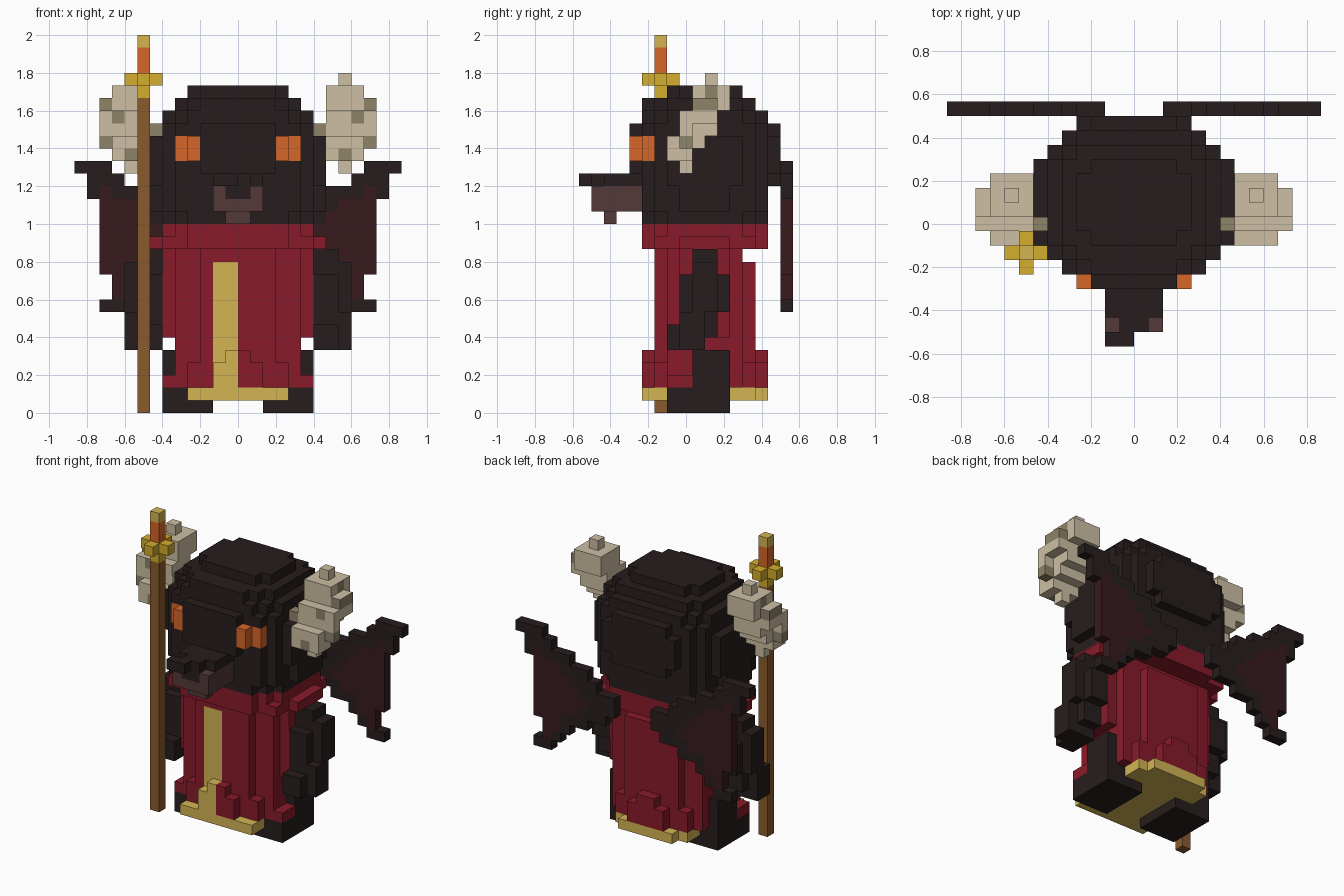
import bpy, bmesh

if "Cube" in bpy.data.objects:
    bpy.data.objects.remove(bpy.data.objects["Cube"])

U = 1 / 15        # block size
Y0 = 8.5          # depth index of the centre


def srgb(c):
    c /= 255
    return c / 12.92 if c < 0.04045 else ((c + 0.055) / 1.055) ** 2.4


COLOURS = {
    "charcoal fur": (39, 29, 29), "crimson cloth": (136, 27, 41),
    "pale gold trim": (211, 181, 84), "bright gold": (211, 174, 46),
    "bone": (205, 191, 163), "dark bone": (143, 131, 105),
    "wood": (138, 91, 44), "ember orange": (214, 103, 42),
    "muzzle brown": (83, 57, 57), "wing membrane": (56, 27, 29),
}
MATS = []
for name, rgb in COLOURS.items():
    m = bpy.data.materials.new(name)
    m.use_nodes = True
    col = tuple(srgb(c) for c in rgb) + (1,)
    m.diffuse_color = col
    bsdf = m.node_tree.nodes["Principled BSDF"]
    bsdf.inputs["Base Color"].default_value = col
    bsdf.inputs["Roughness"].default_value = 0.9
    MATS.append(m)
FUR, RED, TRIM, GOLD, BONE, DBONE, WOOD, ORANGE, MUZZLE, MEMB = range(10)

cells = {}        # block -> (part, side colour, top colour); later blocks win


def box(part, mat, x0, x1, y0, y1, z0, z1, top=None):
    for x in range(x0, x1):
        for y in range(y0, y1):
            for z in range(z0, z1):
                cells[x, y, z] = (part, mat, mat if top is None else top)


def pair(part, mat, x0, x1, *rest):
    box("left_" + part, mat, x0, x1, *rest)
    box("right_" + part, mat, -x1, -x0, *rest)


def layer(part, mat, z0, z1, *spans):
    """Rounded slab: each span is (half width, front, back)."""
    for w, a, b in spans:
        box(part, mat, -w, w, a, b, z0, z1)


# Legs and feet
pair("leg", FUR, 2, 6, 7, 12, 0, 2)
pair("leg", FUR, 5, 6, 9, 12, 2, 5)

# Robe, from hem to collar
layer("robe_hem", TRIM, 1, 2, (3, 5, 15), (4, 5, 14))
layer("robe", RED, 2, 3, (2, 5, 15), (4, 6, 14), (5, 7, 13), (6, 7, 9))
layer("robe", RED, 3, 4, (2, 5, 15), (4, 6, 14), (5, 7, 13))
layer("robe", RED, 4, 5, (1, 5, 15), (3, 6, 14), (5, 7, 13))
layer("robe", RED, 5, 6, (3, 6, 14), (5, 7, 13))
layer("robe", RED, 6, 12, (3, 6, 14), (5, 7, 13), (6, 8, 12))
layer("robe", RED, 12, 13, (3, 6, 13), (5, 7, 13), (6, 8, 12))
layer("robe_collar", RED, 13, 14, (4, 5, 15), (6, 6, 14), (7, 8, 12))
layer("robe_collar", RED, 14, 15, (4, 5, 15), (5, 6, 14), (6, 7, 13))

# Gold stripe down the robe front
box("robe_stripe", TRIM, -2, 0, 5, 6, 2, 4)
box("robe_stripe", TRIM, -1, 0, 5, 6, 4, 5)
box("robe_stripe", TRIM, -2, 0, 6, 7, 4, 12)

# Arms, rounded on the outer side
for b in ((5, 8, 9, 11, 12, 13), (6, 8, 9, 11, 11, 12), (6, 8, 8, 12, 8, 11),
          (8, 9, 9, 11, 8, 12), (6, 8, 8, 11, 6, 8), (8, 9, 8, 10, 6, 8),
          (6, 8, 7, 10, 5, 7), (8, 9, 8, 10, 5, 6)):
    pair("arm", FUR, *b)

# Head
layer("head", FUR, 15, 16, (4, 5, 15), (5, 6, 14), (6, 7, 13))
layer("head", FUR, 16, 18, (5, 5, 15), (6, 6, 14), (7, 8, 12))
layer("head", FUR, 18, 19, (3, 5, 16), (5, 5, 15), (6, 6, 14), (7, 7, 13))
layer("head", FUR, 19, 22, (3, 4, 16), (4, 5, 16), (5, 5, 15), (6, 6, 14), (7, 7, 13))
layer("head", FUR, 22, 23, (3, 4, 16), (5, 5, 15), (6, 6, 14))
layer("head", FUR, 23, 24, (4, 5, 15), (5, 6, 14), (6, 7, 13))
layer("head", FUR, 24, 25, (3, 5, 14), (4, 6, 14), (5, 7, 13))
layer("head", FUR, 25, 26, (3, 7, 13), (4, 8, 12))

# Eyes wrap round the corner of the face
pair("eye", ORANGE, 3, 4, 4, 5, 20, 22)
pair("eye", ORANGE, 4, 5, 5, 6, 20, 22)

# Snout with dark bridge, nose and chin
box("muzzle", MUZZLE, -2, 2, 1, 5, 16, 18)
box("muzzle", MUZZLE, -1, 1, 2, 3, 15, 16)
box("nose", FUR, -1, 1, 1, 2, 17, 18)
box("nose", FUR, -2, 2, 2, 5, 18, 19)
box("nose", FUR, -1, 1, 1, 2, 18, 19)
box("nose", FUR, -2, 0, 0, 1, 18, 19)

# Knobbly horns leaning back, with dark pits and a dark root
for b in ((8, 9, 8, 9, 19, 20), (7, 10, 7, 9, 20, 21), (7, 10, 7, 10, 21, 22),
          (10, 11, 8, 9, 21, 23), (7, 10, 8, 11, 22, 24), (10, 11, 8, 11, 23, 24),
          (7, 10, 9, 12, 24, 26), (8, 9, 10, 11, 26, 27)):
    pair("horn", BONE, *b)
for b in ((10, 11, 9, 11, 24, 25), (9, 10, 10, 11, 25, 26), (8, 9, 7, 8, 20, 21),
          (9, 10, 8, 9, 23, 24), (10, 11, 8, 9, 21, 22)):
    pair("horn", DBONE, *b, BONE)
pair("horn", DBONE, 6, 7, 8, 9, 22, 23)

# Wings: row height -> outline span, membrane span
WING = {
    19: (10, 13, 0, 0), 18: (9, 12, 0, 0), 17: (7, 12, 10, 11), 16: (5, 11, 8, 11),
    15: (4, 11, 7, 11), 14: (2, 11, 6, 11), 13: (2, 11, 5, 11), 12: (3, 11, 6, 11),
    11: (5, 11, 8, 11), 10: (7, 10, 8, 10), 9: (8, 10, 9, 10), 8: (9, 11, 0, 0),
}
for z, (a, b, c, d) in WING.items():
    pair("wing", FUR, a, b, 16, 17, z, z + 1)
    pair("wing", MEMB, c, d, 16, 17, z, z + 1)

# Staff with a gold cross, glowing shaft and tip
box("staff", WOOD, -8, -7, 6, 7, 0, 25)
box("staff_head", GOLD, -8, -7, 6, 7, 25, 27)
box("staff_head", GOLD, -9, -6, 6, 7, 26, 27)
box("staff_head", GOLD, -8, -7, 5, 8, 26, 27)
box("staff_flame", ORANGE, -8, -7, 6, 7, 27, 29)
box("staff_tip", TRIM, -8, -7, 6, 7, 29, 30)


def block_face(axis, sign):
    """Corner offsets of one block side, wound outwards."""
    u, v = (axis + 1) % 3, (axis + 2) % 3
    quad = []
    for a, b in ((0, 0), (1, 0), (1, 1), (0, 1)):
        p = [0, 0, 0]
        p[axis], p[u], p[v] = (sign + 1) // 2, a, b
        quad.append(tuple(p))
    return quad if sign > 0 else quad[::-1]


SIDES = []
for axis in range(3):
    for sign in (-1, 1):
        step = [0, 0, 0]
        step[axis] = sign
        SIDES.append((tuple(step), block_face(axis, sign)))

# Build one mesh per part from the outer sides of its blocks
for part in sorted({c[0] for c in cells.values()}):
    bm = bmesh.new()
    verts = {}
    used = sorted({m for c in cells.values() if c[0] == part for m in c[1:]})
    for (x, y, z), (p, side, top) in cells.items():
        if p != part:
            continue
        for (sx, sy, sz), quad in SIDES:
            if (x + sx, y + sy, z + sz) in cells:
                continue
            loop = []
            for dx, dy, dz in quad:
                k = (x + dx, y + dy, z + dz)
                if k not in verts:
                    verts[k] = bm.verts.new((k[0] * U, (k[1] - Y0) * U, k[2] * U))
                loop.append(verts[k])
            bm.faces.new(loop).material_index = used.index(top if sz > 0 else side)
    me = bpy.data.meshes.new(part)
    bm.to_mesh(me)
    bm.free()
    for m in used:
        me.materials.append(MATS[m])
    bpy.context.collection.objects.link(bpy.data.objects.new(part, me))
